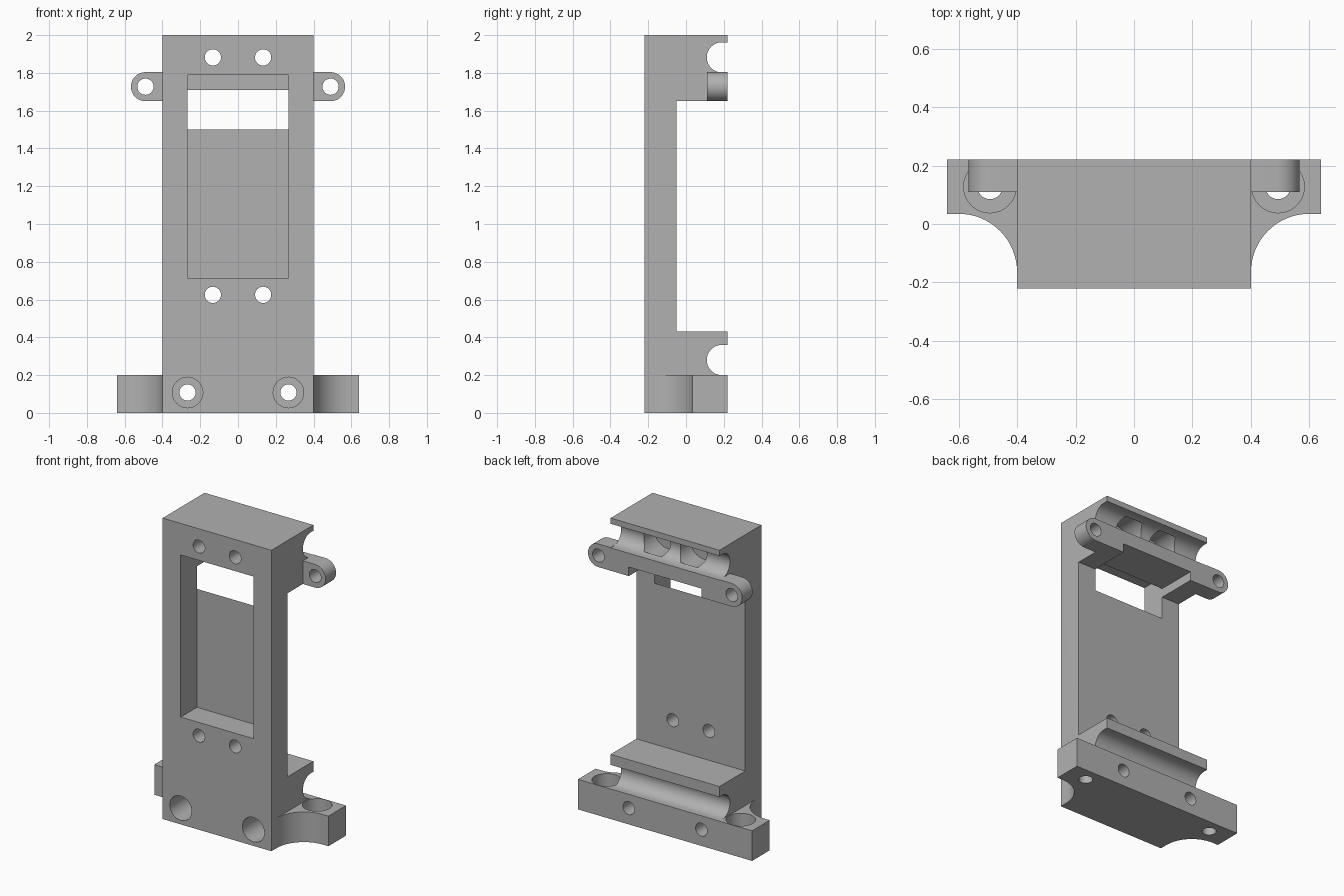
import bpy, bmesh, math
from mathutils import Vector

cube = bpy.data.objects.get("Cube")
if cube:
    bpy.data.objects.remove(cube, do_unlink=True)

grey = bpy.data.materials.new("plain grey")
grey.use_nodes = True
grey.diffuse_color = (0.44, 0.44, 0.44, 1)
grey.node_tree.nodes["Principled BSDF"].inputs["Base Color"].default_value = grey.diffuse_color


def prism(name, pts, axis, lo, hi):
    """Extrude a 2D outline along an axis; pts hold the other two coordinates in order."""
    bm = bmesh.new()
    def place(p, d):
        c = list(p)
        c.insert(axis, d)
        return Vector(c)
    face = bm.faces.new([bm.verts.new(place(p, lo)) for p in pts])
    new = bmesh.ops.extrude_face_region(bm, geom=[face])["geom"]
    shift = Vector((0, 0, 0))
    shift[axis] = hi - lo
    bmesh.ops.translate(bm, vec=shift, verts=[g for g in new if isinstance(g, bmesh.types.BMVert)])
    bmesh.ops.recalc_face_normals(bm, faces=bm.faces)
    mesh = bpy.data.meshes.new(name)
    bm.to_mesh(mesh)
    bm.free()
    ob = bpy.data.objects.new(name, mesh)
    bpy.context.collection.objects.link(ob)
    mesh.materials.append(grey)
    return ob


def arc(u, v, r, a, b, n):
    angles = [math.radians(a + (b - a) * i / n) for i in range(n + 1)]
    return [(u + r * math.cos(t), v + r * math.sin(t)) for t in angles]


def circle(u, v, r, n=32):
    return arc(u, v, r, 0, 360, n)[:-1]


def rect(u0, u1, v0, v1):
    return [(u0, v0), (u1, v0), (u1, v1), (u0, v1)]


def combine(tool, operation):
    mod = bracket.modifiers.new(tool.name, "BOOLEAN")
    mod.operation, mod.object, mod.solver = operation, tool, "EXACT"
    bpy.context.view_layer.objects.active = bracket
    bpy.ops.object.modifier_apply(modifier=mod.name)
    bpy.data.objects.remove(tool, do_unlink=True)


X, Y, Z = 0, 1, 2
FRONT, BACK, PLATE = -0.22, 0.22, -0.05

# C-shaped side profile of the bracket
bracket = prism("bracket", [(FRONT, 0), (BACK, 0), (BACK, 0.43), (PLATE, 0.43),
                            (PLATE, 1.65), (BACK, 1.65), (BACK, 2), (FRONT, 2)], X, -0.4, 0.4)

for s in (-1, 1):
    # Rounded mounting ears and filleted base feet
    ear = [(0.3, 1.65)] + arc(0.49, 1.727, 0.077, -90, 90, 20) + [(0.3, 1.804)]
    combine(prism("ear", [(s * x, z) for x, z in ear], Y, 0.11, BACK), "UNION")
    foot = [(0.3, BACK), (0.3, -0.17)] + arc(0.6, -0.165, 0.2, 180, 90, 16) + [(0.64, 0.035), (0.64, BACK)]
    combine(prism("foot", [(s * x, y) for x, y in foot], Z, 0, 0.2), "UNION")

# Window, with a lower ceiling behind the front plate
combine(prism("window", rect(-0.267, 0.267, 0.713, 1.79), Y, -0.3, PLATE), "DIFFERENCE")
combine(prism("window_recess", rect(-0.267, 0.267, 1.5, 1.71), Y, -0.1, 0.3), "DIFFERENCE")

# Round-bottomed grooves across the back
for z in (0.28, 1.882):
    groove = [(0.3, z + 0.08)] + arc(0.19, z, 0.08, 90, 270, 24) + [(0.3, z - 0.08)]
    combine(prism("groove", groove, X, -0.4, 0.4), "DIFFERENCE")

for s in (-1, 1):
    # Small through holes along y
    for x, z in ((0.133, 0.625), (0.133, 1.882), (0.49, 1.727), (0.267, 0.108)):
        combine(prism("hole", circle(s * x, z, 0.043), Y, -0.3, 0.3), "DIFFERENCE")
    # Front counterbores, nut pockets in the upper groove, foot screw holes
    combine(prism("counterbore", circle(s * 0.267, 0.108, 0.081), Y, -0.3, 0.06), "DIFFERENCE")
    combine(prism("nut_pocket", circle(s * 0.133, 1.882, 0.098), Y, 0.0, 0.16), "DIFFERENCE")
    combine(prism("foot_hole", circle(s * 0.493, 0.128, 0.043), Z, -0.1, 0.3), "DIFFERENCE")
    combine(prism("foot_counterbore", circle(s * 0.493, 0.128, 0.09), Z, 0.1, 0.3), "DIFFERENCE")

bpy.ops.object.select_all(action="DESELECT")
bracket.select_set(True)
bpy.context.view_layer.objects.active = bracket
bpy.ops.object.shade_smooth_by_angle(angle=math.radians(30))
